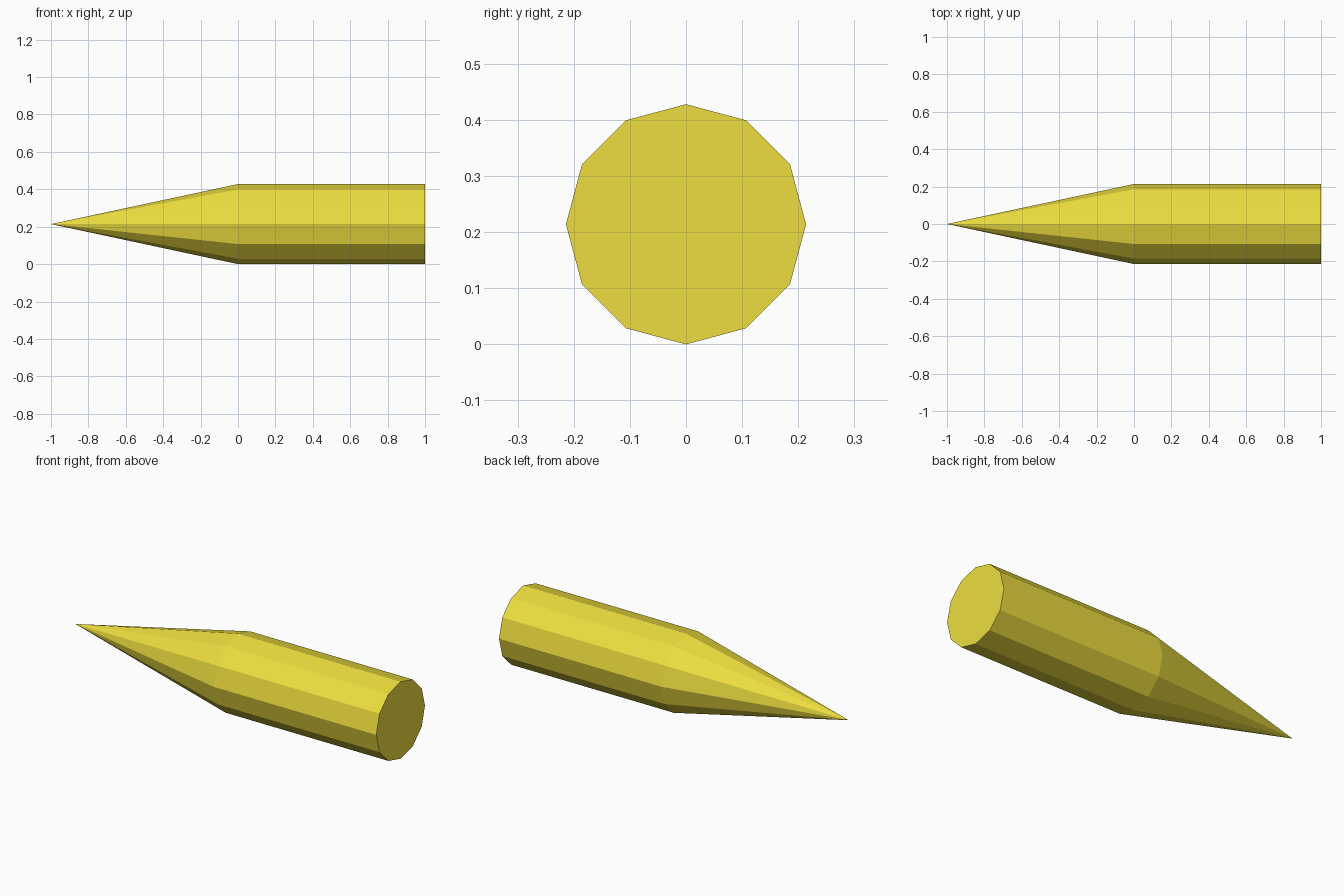
import bpy
import bmesh
import math

if "Cube" in bpy.data.objects:
    bpy.data.objects.remove(bpy.data.objects["Cube"])

SIDES = 12
R = 0.214

mat = bpy.data.materials.new("yellow")
mat.diffuse_color = (0.85, 0.73, 0.05, 1)
mat.use_nodes = True
mat.node_tree.nodes["Principled BSDF"].inputs["Base Color"].default_value = mat.diffuse_color

# Pointed rod: 12-sided body along x with a conical tip
bm = bmesh.new()


def ring(x):
    return [bm.verts.new((x, R * math.cos(a), R + R * math.sin(a)))
            for a in (2 * math.pi * i / SIDES for i in range(SIDES))]


tip = bm.verts.new((-1, 0, R))
shoulder, end = ring(0), ring(1)
for i in range(SIDES):
    j = (i + 1) % SIDES
    bm.faces.new((tip, shoulder[j], shoulder[i]))
    bm.faces.new((shoulder[i], shoulder[j], end[j], end[i]))
bm.faces.new(end)
bmesh.ops.recalc_face_normals(bm, faces=bm.faces)

mesh = bpy.data.meshes.new("pointed_rod")
bm.to_mesh(mesh)
bm.free()
mesh.materials.append(mat)
bpy.context.collection.objects.link(bpy.data.objects.new("pointed_rod", mesh))
